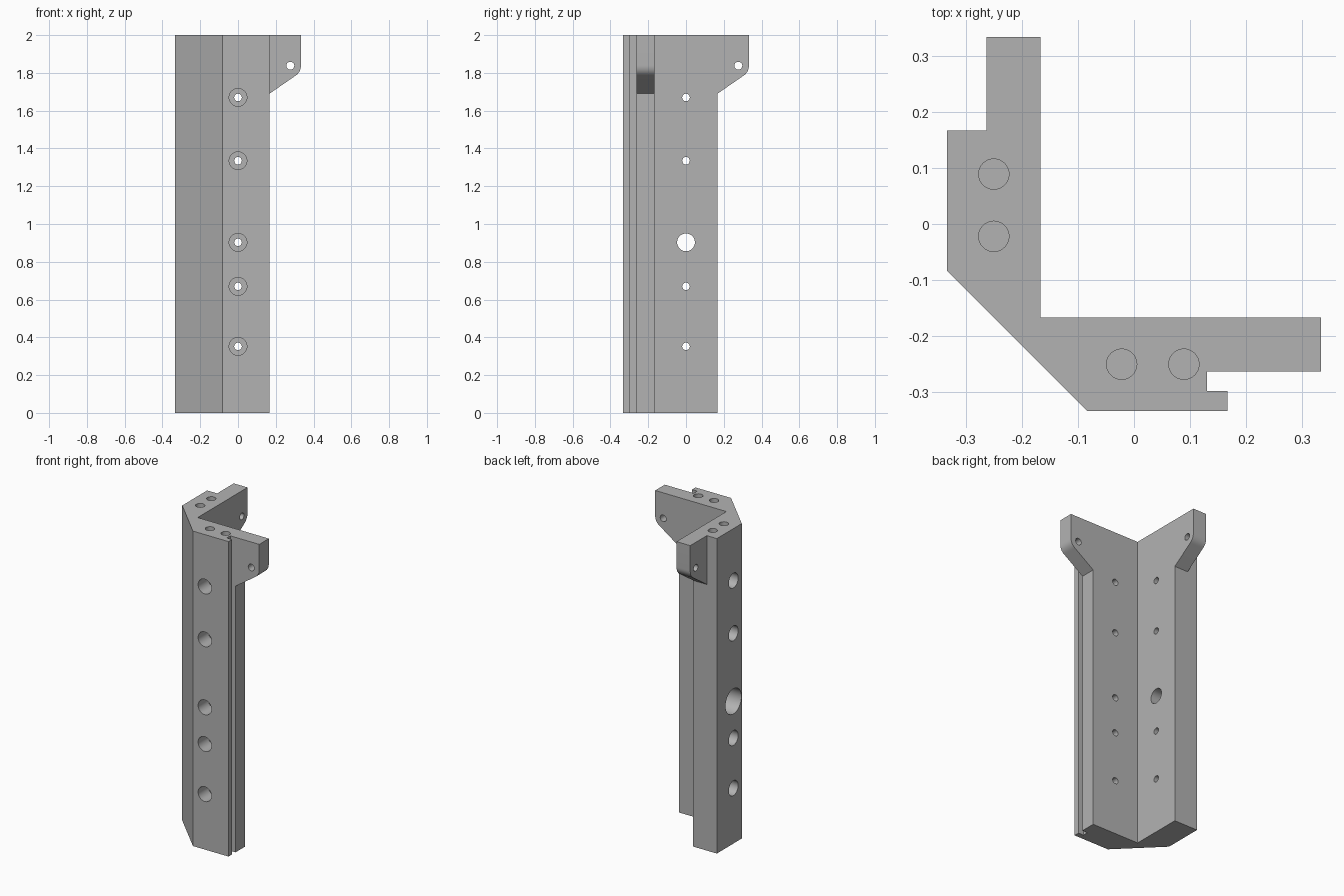
import bpy, bmesh, math
from mathutils import Matrix, Vector

if "Cube" in bpy.data.objects:
    bpy.data.objects.remove(bpy.data.objects["Cube"])

grey = bpy.data.materials.new("plain grey")
grey.use_nodes = True
colour = (0.45, 0.45, 0.45, 1)
grey.diffuse_color = colour
grey.node_tree.nodes["Principled BSDF"].inputs["Base Color"].default_value = colour

SWAP = Matrix(((0, 1, 0, 0), (1, 0, 0, 0), (0, 0, 1, 0), (0, 0, 0, 1)))  # one arm to the other


def make_object(name, bm):
    bmesh.ops.recalc_face_normals(bm, faces=bm.faces)
    mesh = bpy.data.meshes.new(name)
    bm.to_mesh(mesh)
    bm.free()
    mesh.materials.append(grey)
    obj = bpy.data.objects.new(name, mesh)
    bpy.context.collection.objects.link(obj)
    return obj


def extrude(bm, points, offset):
    face = bm.faces.new([bm.verts.new(p) for p in points])
    new = bmesh.ops.extrude_face_region(bm, geom=[face])["geom"]
    bmesh.ops.translate(bm, vec=offset, verts=[g for g in new if isinstance(g, bmesh.types.BMVert)])


def cylinder(bm, start, end, radius, matrix=Matrix()):
    a, b = matrix @ Vector(start), matrix @ Vector(end)
    turn = (b - a).to_track_quat("Z", "Y").to_matrix().to_4x4()
    bmesh.ops.create_cone(bm, cap_ends=True, segments=40, radius1=radius, radius2=radius,
                          depth=(b - a).length, matrix=Matrix.Translation((a + b) / 2) @ turn)


def boolean(target, tool, operation):
    mod = target.modifiers.new(operation, "BOOLEAN")
    mod.operation, mod.object, mod.solver = operation, tool, "EXACT"
    bpy.context.view_layer.objects.active = target
    bpy.ops.object.modifier_apply(modifier=mod.name)
    bpy.data.objects.remove(tool)


# Column: angle section with a chamfered corner and a slot in one arm
E, I, T = 1 / 3, 1 / 6, 0.263
section = [(-E, -E / 4), (-E / 4, -E), (I, -E), (I, -0.298), (0.13, -0.298), (0.13, -T),
           (I, -T), (I, -I), (-I, -I), (-I, I), (-E, I)]
bm = bmesh.new()
extrude(bm, [(x, y, 0) for x, y in section], (0, 0, 2))
bracket = make_object("corner_bracket", bm)

# Ears: sloped below, with a rounded lower corner
slope, corner = Vector((I, 1.69)), Vector((E, 1.805))
before = corner + (slope - corner).normalized() * 0.035
after = corner + Vector((0, 0.035))
curve = []
for i in range(9):
    t = i / 8
    curve.append(before * (1 - t) ** 2 + corner * 2 * t * (1 - t) + after * t * t)
outline = [Vector((0.14, 2)), Vector((0.14, 1.69)), slope] + curve + [Vector((E, 2))]
for name, matrix in (("left_ear", Matrix()), ("back_ear", SWAP)):
    bm = bmesh.new()
    extrude(bm, [matrix @ Vector((p.x, -T, p.y)) for p in outline],
            matrix @ Vector((0, T - I, 0)))
    boolean(bracket, make_object(name, bm), "UNION")

# Holes: wide bores outside, narrow shafts through, blind holes on top
bores, shafts = bmesh.new(), bmesh.new()
for matrix in (Matrix(), SWAP):
    for z in (0.352, 0.67, 0.903, 1.335, 1.67):
        large = matrix is SWAP and z == 0.903
        cylinder(bores, (0, -0.4, z), (0, -0.233, z), 0.08 if large else 0.047, matrix)
        cylinder(shafts, (0, -0.4, z), (0, -0.1, z), 0.047 if large else 0.02, matrix)
    for x in (-0.022, 0.089):
        cylinder(bores, (x, -0.25, 1.8), (x, -0.25, 2.1), 0.027, matrix)
    cylinder(shafts, (0.277, -0.3, 1.838), (0.277, -0.1, 1.838), 0.021, matrix)
boolean(bracket, make_object("bore_cutter", bores), "DIFFERENCE")
boolean(bracket, make_object("shaft_cutter", shafts), "DIFFERENCE")

# Smooth round surfaces, sharp edges
bpy.ops.object.select_all(action="DESELECT")
bracket.select_set(True)
bpy.context.view_layer.objects.active = bracket
bpy.ops.object.shade_smooth_by_angle(angle=math.radians(25))
